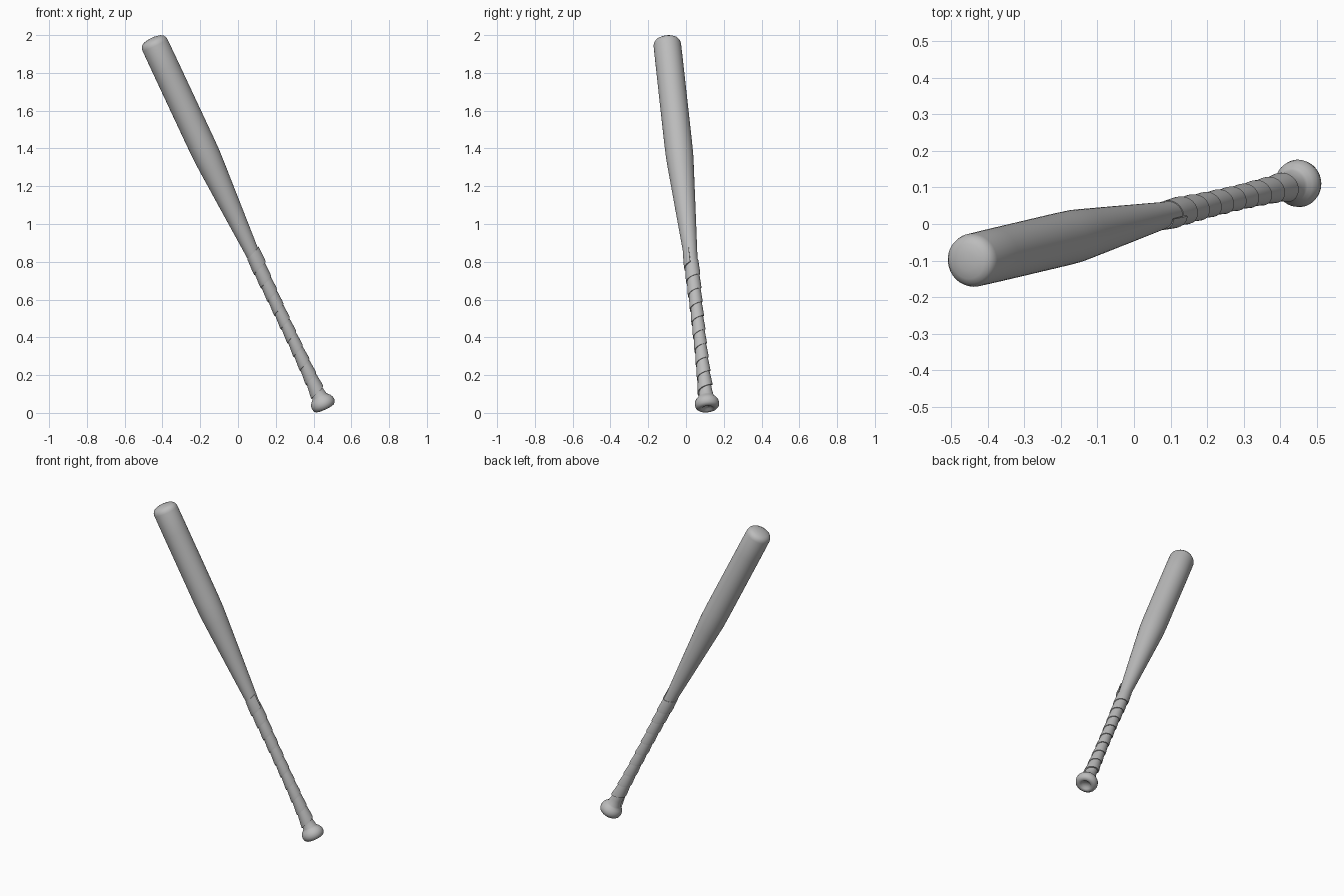
import bpy, bmesh, math
from mathutils import Vector, Matrix

if "Cube" in bpy.data.objects:
    bpy.data.objects.remove(bpy.data.objects["Cube"])

# Tilted long axis, from knob bottom to barrel tip
BOTTOM = Vector((0.462, 0.114, 0.022))
TOP = Vector((-0.457, -0.103, 1.985))
AXIS = (TOP - BOTTOM).normalized()
LENGTH = (TOP - BOTTOM).length
TILT = Matrix.Translation(BOTTOM) @ Vector((0, 0, 1)).rotation_difference(AXIS).to_matrix().to_4x4()

grey = bpy.data.materials.new("grey")
grey.diffuse_color = (0.5, 0.5, 0.5, 1)
grey.use_nodes = True
grey.node_tree.nodes["Principled BSDF"].inputs["Base Color"].default_value = grey.diffuse_color


def finish(name, bm, angle):
    bmesh.ops.recalc_face_normals(bm, faces=bm.faces)
    mesh = bpy.data.meshes.new(name)
    bm.to_mesh(mesh)
    bm.free()
    mesh.materials.append(grey)
    obj = bpy.data.objects.new(name, mesh)
    obj.matrix_world = TILT
    bpy.context.collection.objects.link(obj)
    bpy.ops.object.select_all(action='DESELECT')
    obj.select_set(True)
    bpy.context.view_layer.objects.active = obj
    bpy.ops.object.shade_smooth_by_angle(angle=math.radians(angle))
    return obj


def lathe(name, profile, sides=48):
    """Spin (radius, height) points around the long axis."""
    bm = bmesh.new()
    verts = [bm.verts.new((r, 0, h)) for r, h in profile]
    edges = [bm.edges.new(p) for p in zip(verts, verts[1:])]
    bmesh.ops.spin(bm, geom=verts + edges, cent=(0, 0, 0), axis=(0, 0, 1),
                   angle=math.tau, steps=sides, use_duplicate=False)
    bmesh.ops.remove_doubles(bm, verts=bm.verts, dist=1e-5)
    return finish(name, bm, 50)


# Handle radius against height, shared by the shaft and the tape
HANDLE = [(0.040, 0.075), (0.034, 0.11), (0.030, 0.20), (0.027, 0.40),
          (0.028, 0.60), (0.032, 0.78), (0.036, 0.90)]


def handle_radius(h):
    if h <= HANDLE[0][1]:
        return HANDLE[0][0]
    for (r0, h0), (r1, h1) in zip(HANDLE, HANDLE[1:]):
        if h <= h1:
            return r0 + (r1 - r0) * (h - h0) / (h1 - h0)
    return HANDLE[-1][0] + (h - 0.90) * 0.065


# Knob with a dimpled underside, handle and barrel
knob = [(0, 0.014), (0.022, 0.012), (0.030, 0.003), (0.040, 0.0), (0.052, 0.003),
        (0.061, 0.012), (0.065, 0.027), (0.063, 0.043), (0.055, 0.057), (0.045, 0.067)]
barrel = [(0.054, 1.18), (0.069, 1.42), (0.0725, 1.48), (0.0735, 1.56), (0.0735, 2.0)]
L = LENGTH
tip = [(0.073, L - 0.040), (0.070, L - 0.027), (0.062, L - 0.015),
       (0.048, L - 0.007), (0.025, L - 0.002), (0, L)]
lathe("bat_body", knob + HANDLE + barrel + tip)

# Overlapping grip tape wound up the handle, ending in a slightly raised flap
PITCH, WIDTH, START, END = 0.081, 0.088, 0.08, 0.845
STEPS = 32
turns = (END - START) / PITCH
count = int(turns * STEPS)
bm = bmesh.new()
rings = []
for i in range(count + 1):
    left = (count - i) / STEPS
    angle = -left * math.tau - 0.15
    low = START + PITCH * turns * i / count
    lift = 0.004 * max(0, 1 - left / 0.15)
    ring = []
    for offset, thick in ((0, -0.001), (0, 0.0075), (0.012, 0.008),
                          (WIDTH, 0.0025), (WIDTH, -0.001)):
        h = low + offset
        r = handle_radius(h) + thick + lift
        ring.append(bm.verts.new((r * math.cos(angle), r * math.sin(angle), h)))
    rings.append(ring)
for a, b in zip(rings, rings[1:]):
    for k in range(5):
        m = (k + 1) % 5
        bm.faces.new((a[k], a[m], b[m], b[k]))
bm.faces.new(rings[0])
bm.faces.new(rings[-1])
finish("grip_tape", bm, 40)
